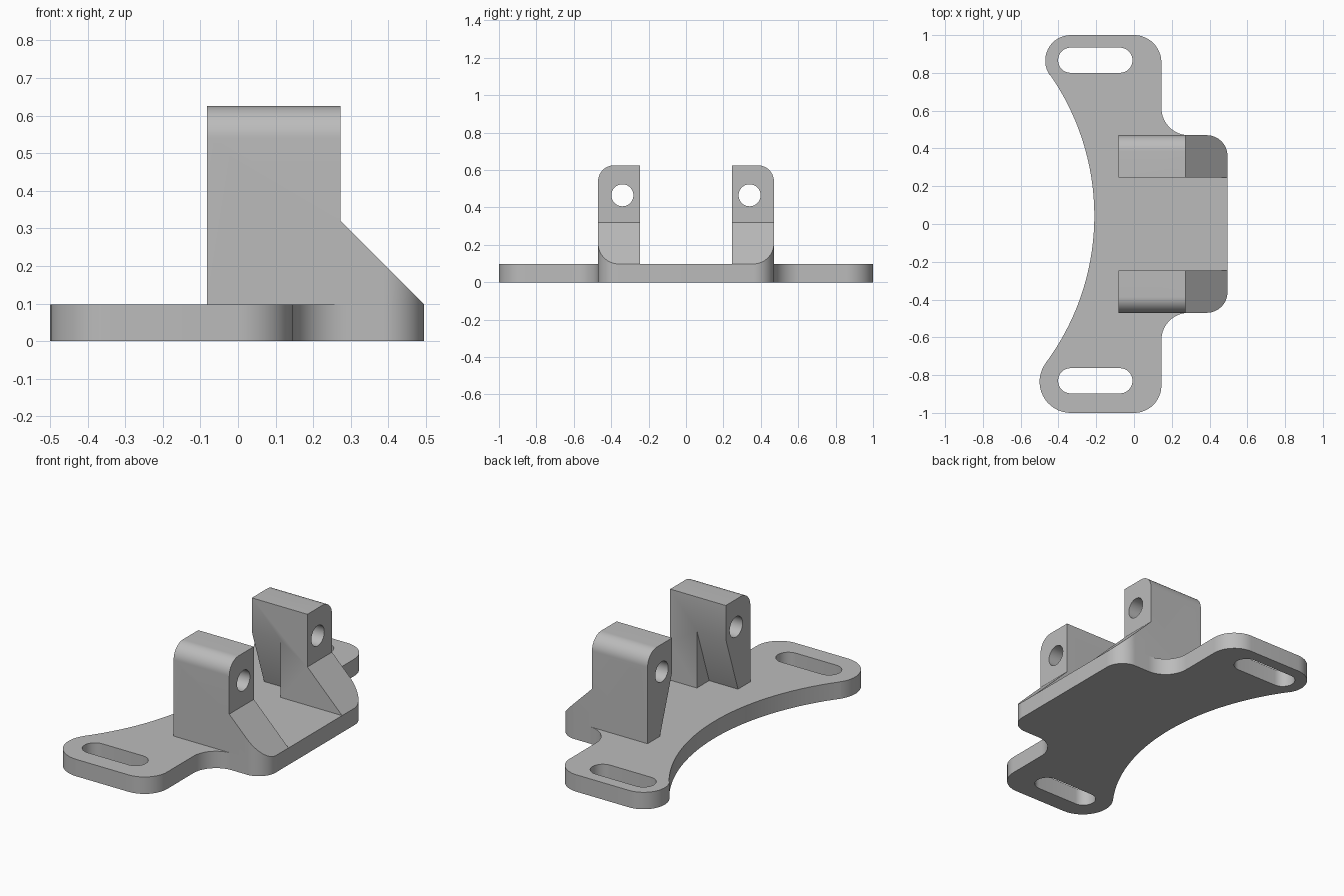
import bpy, bmesh
from math import sin, cos, radians
from mathutils import Vector

cube = bpy.data.objects.get("Cube")
if cube:
    bpy.data.objects.remove(cube, do_unlink=True)

grey = bpy.data.materials.new("plain_grey")
grey.use_nodes = True
colour = (0.5, 0.5, 0.5, 1)
grey.diffuse_color = colour
grey.node_tree.nodes["Principled BSDF"].inputs["Base Color"].default_value = colour

THICK = 0.098


def arc(cx, cy, r, start, end, steps=16):
    angles = [radians(start + (end - start) * i / steps) for i in range(steps + 1)]
    return [(cx + r * cos(a), cy + r * sin(a)) for a in angles]


def prism(name, profile, axis, low, high):
    """Extrude a 2D profile along an axis from low to high."""
    place = {"x": lambda u, v: (low, u, v),
             "y": lambda u, v: (u, low, v),
             "z": lambda u, v: (u, v, low)}[axis]
    step = Vector([(high - low) * (a == axis) for a in "xyz"])
    bm = bmesh.new()
    face = bm.faces.new([bm.verts.new(place(*p)) for p in profile])
    new = bmesh.ops.extrude_face_region(bm, geom=[face])["geom"]
    bmesh.ops.translate(bm, vec=step, verts=[g for g in new if isinstance(g, bmesh.types.BMVert)])
    bmesh.ops.recalc_face_normals(bm, faces=bm.faces)
    mesh = bpy.data.meshes.new(name)
    bm.to_mesh(mesh)
    bm.free()
    mesh.materials.append(grey)
    obj = bpy.data.objects.new(name, mesh)
    bpy.context.collection.objects.link(obj)
    return obj


def combine(obj, tool, operation):
    """Apply a boolean and discard the tool."""
    mod = obj.modifiers.new("cut", "BOOLEAN")
    mod.object, mod.operation, mod.solver = tool, operation, "EXACT"
    graph = bpy.context.evaluated_depsgraph_get()
    mesh = bpy.data.meshes.new_from_object(obj.evaluated_get(graph))
    obj.modifiers.clear()
    obj.data = mesh
    bpy.data.objects.remove(tool, do_unlink=True)


def finish(obj):
    bpy.ops.object.select_all(action="DESELECT")
    obj.select_set(True)
    bpy.context.view_layer.objects.active = obj
    bpy.ops.object.shade_smooth_by_angle(angle=radians(30))


# Base plate: rounded ends, concave back edge, filleted tab on the +x side
outline = (arc(0, 0.855, 0.145, 0, 90)
           + arc(-0.335, 0.865, 0.135, 90, 215)
           + arc(-1.517, 0.043, 1.307, 35, -37, 40)
           + arc(-0.335, -0.835, 0.165, 143, 270)
           + arc(0, -0.855, 0.145, -90, 0)
           + arc(0.29, -0.615, 0.145, 180, 90)
           + arc(0.385, -0.36, 0.11, -90, 0)
           + arc(0.385, 0.36, 0.11, 0, 90)
           + arc(0.29, 0.615, 0.145, 270, 180))
base = prism("base_plate", outline, "z", 0, THICK)

# Mounting slots
for y in (0.867, -0.83):
    slot = arc(-0.075, y, 0.067, -90, 90) + arc(-0.335, y, 0.067, 90, 270)
    combine(base, prism("slot_cutter", slot, "z", -0.1, 0.3), "DIFFERENCE")
finish(base)

# Upright lugs with a sloped brace, rounded shoulder, pin hole and tapered relief
for name, s in (("left_lug", 1), ("right_lug", -1)):
    side = [(-0.083, THICK), (0.495, THICK), (0.273, 0.32), (0.273, 0.625), (-0.083, 0.625)]
    lug = prism(name, side, "y", s * 0.245, s * 0.47)

    shoulder = [(0.2, 0), (0.47, 0)] + arc(0.385, 0.54, 0.085, 0, 90) + [(0.2, 0.625)]
    shoulder = [(s * y, z) for y, z in shoulder]
    combine(lug, prism("shoulder_tool", shoulder, "x", -0.3, 0.7), "INTERSECT")

    foot = [(-0.3, 0.1), (0.495, 0.1)] + arc(0.385, 0.36, 0.11, 0, 90) + [(-0.3, 0.47)]
    foot = [(x, s * y) for x, y in foot]
    combine(lug, prism("foot_tool", foot, "z", -0.1, 0.9), "INTERSECT")

    hole = arc(s * 0.34, 0.465, 0.059, 0, 348.75, 31)
    combine(lug, prism("hole_cutter", hole, "x", -0.3, 0.7), "DIFFERENCE")

    relief = [(0.245, 0.43), (0.357, THICK), (0.37, 0.06), (0.2, 0.06), (0.2, 0.43)]
    relief = [(s * y, z) for y, z in relief]
    combine(lug, prism("relief_cutter", relief, "x", -0.3, 0.102), "DIFFERENCE")
    finish(lug)
